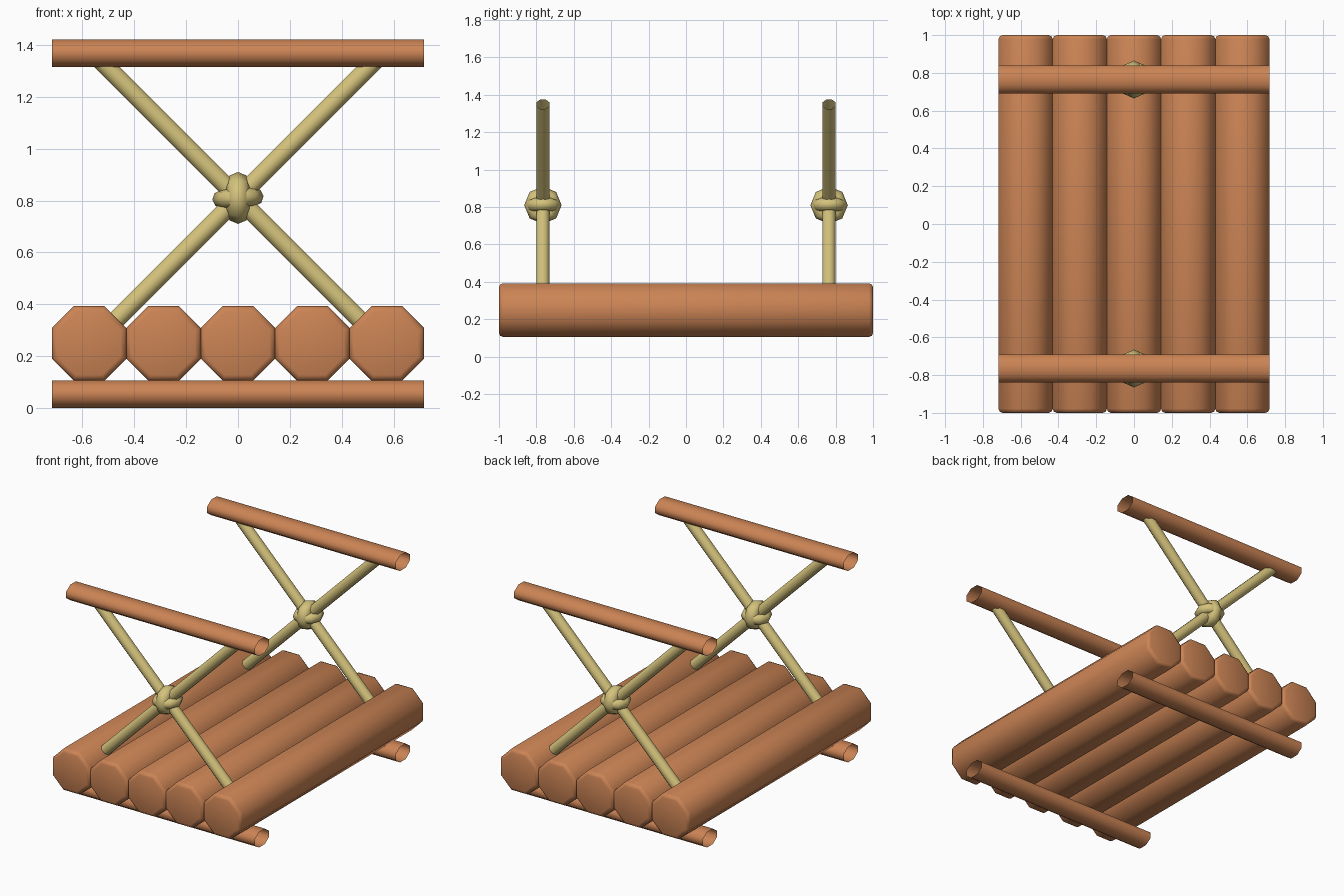
import bpy, bmesh, math
from mathutils import Matrix, Vector

cube = bpy.data.objects.get("Cube")
if cube:
    bpy.data.objects.remove(cube, do_unlink=True)


def make_material(name, rgb):
    mat = bpy.data.materials.new(name)
    mat.use_nodes = True
    mat.diffuse_color = (*rgb, 1)
    mat.node_tree.nodes["Principled BSDF"].inputs["Base Color"].default_value = (*rgb, 1)
    return mat


wood = make_material("orange_wood", (0.6, 0.23, 0.09))
rope = make_material("straw_rope", (0.66, 0.54, 0.2))


def finish(name, bm, mat):
    for face in bm.faces:
        face.smooth = True
    mesh = bpy.data.meshes.new(name)
    bm.to_mesh(mesh)
    bm.free()
    mesh.materials.append(mat)
    obj = bpy.data.objects.new(name, mesh)
    bpy.context.collection.objects.link(obj)
    return obj


def rod(name, start, end, width, height, mat, capped=False):
    """Eight-sided rod; width and height are measured across its flats."""
    start, end = Vector(start), Vector(end)
    axis = end - start
    bm = bmesh.new()
    bmesh.ops.create_cone(bm, cap_ends=capped, segments=8, depth=axis.length,
                          radius1=0.5 / math.cos(math.pi / 8),
                          radius2=0.5 / math.cos(math.pi / 8))
    # Turn the octagon so that it has flat sides along both axes
    first = bm.verts[:][0].co
    angle = math.atan2(first.y, first.x)
    step = math.pi / 4
    turn = (math.pi / 8 - angle) % step
    bm.transform(Matrix.Rotation(turn, 4, "Z"))
    bm.transform(Matrix.Diagonal((width, height, 1, 1)))
    if capped:
        rims = [e for e in bm.edges if abs(e.verts[0].co.z - e.verts[1].co.z) < 0.01]
        bmesh.ops.bevel(bm, geom=rims, offset=0.022, segments=2, profile=0.5,
                        affect="EDGES")
    # Local y becomes the upward side of the rod
    z = axis.normalized()
    x = Vector((0, 0, 1)).cross(z).normalized()
    y = z.cross(x)
    frame = Matrix((x, y, z)).transposed().to_4x4()
    bm.transform(Matrix.Translation((start + end) / 2) @ frame)
    return finish(name, bm, mat)


def ring(name, centre, major, minor, rotation, mat, sides=8, tube=8):
    """Low-poly torus around the local z axis."""
    bm = bmesh.new()
    loops = []
    for i in range(sides):
        a = math.tau * i / sides
        loop = []
        for j in range(tube):
            b = math.tau * j / tube
            r = major + minor * math.cos(b)
            loop.append(bm.verts.new((r * math.cos(a), r * math.sin(a),
                                      minor * math.sin(b))))
        loops.append(loop)
    for i in range(sides):
        here, there = loops[i], loops[(i + 1) % sides]
        for j in range(tube):
            k = (j + 1) % tube
            bm.faces.new((here[j], there[j], there[k], here[k]))
    bm.transform(Matrix.Translation(centre) @ rotation)
    return finish(name, bm, mat)


# Deck logs
PITCH = 0.287
for i in range(5):
    x = (i - 2) * PITCH
    rod(f"deck_log_{i + 1}", (x, -1, 0.249), (x, 1, 0.249), PITCH, PITCH, wood, True)

for end, y in (("front", -0.765), ("back", 0.765)):
    # Open-ended cross beams below the deck and at the top
    for level, z in (("lower", 0.053), ("upper", 1.368)):
        rod(f"{end}_{level}_beam", (-0.718, y, z), (0.718, y, z), 0.15, 0.106, wood)
    # Crossed ropes
    for side, s in (("left", 1), ("right", -1)):
        rod(f"{end}_{side}_rope", (-0.54 * s, y, 0.27), (0.54 * s, y, 1.35),
            0.07, 0.07, rope)
    # Knot at the crossing
    centre = (0, y, 0.81)
    ring(f"{end}_knot_upright", centre, 0.055, 0.045,
         Matrix.Rotation(math.pi / 2, 4, "Y"), rope)
    ring(f"{end}_knot_level", centre, 0.064, 0.035,
         Matrix.Rotation(math.radians(-4), 4, "Y"), rope)
